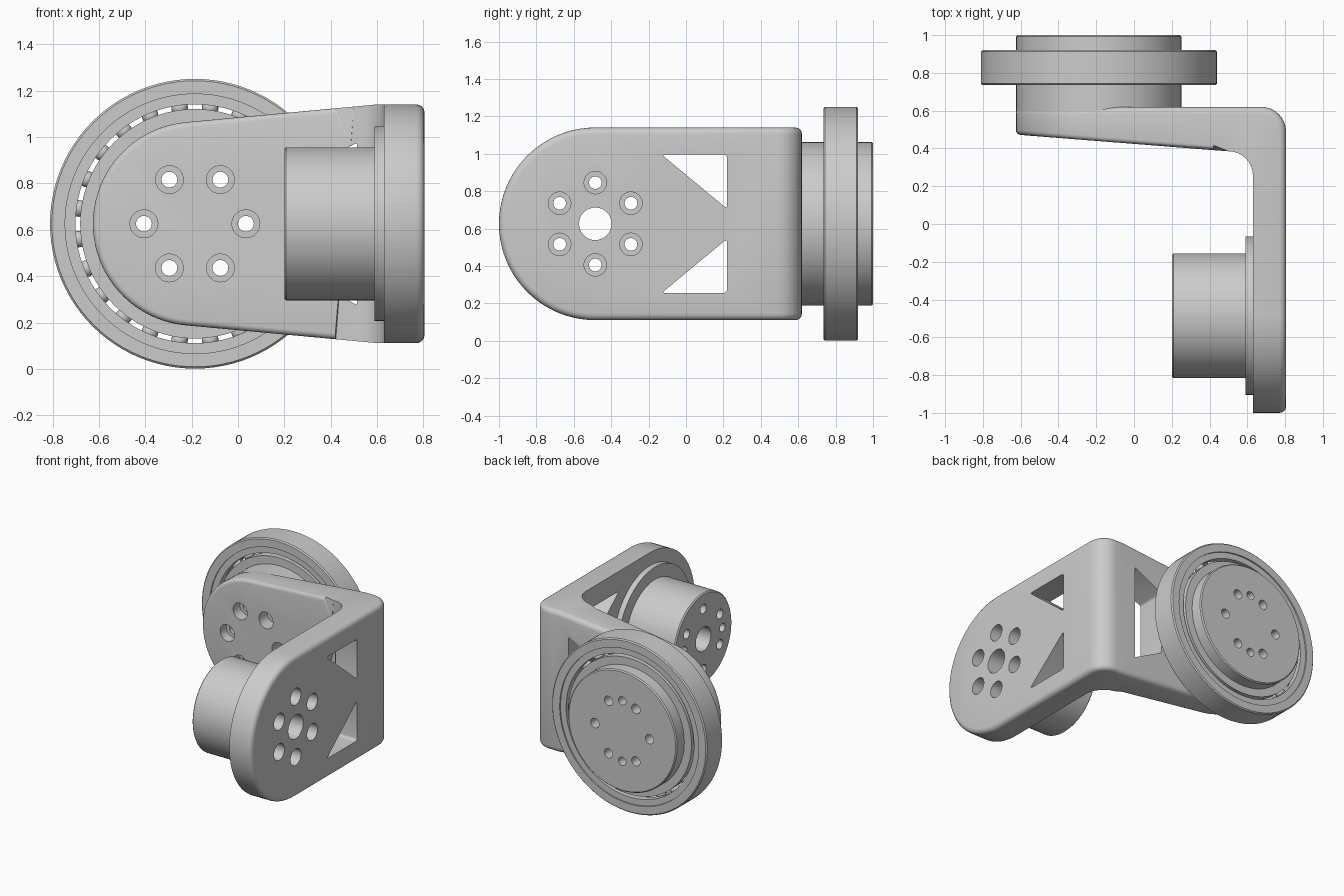
import bpy, bmesh
from math import cos, sin, pi, radians

if "Cube" in bpy.data.objects:
    bpy.data.objects.remove(bpy.data.objects["Cube"])

grey = bpy.data.materials.new("light grey")
grey.use_nodes = True
COLOUR = (0.6, 0.6, 0.6, 1)
grey.diffuse_color = COLOUR
grey.node_tree.nodes["Principled BSDF"].inputs["Base Color"].default_value = COLOUR

MID = 0.626                    # height of both joint axes
SHAFT_X, MOTOR_Y = -0.186, -0.485


def place(axis, u, v, a):
    """Point at plane coordinates u, v and distance a along the axis."""
    return {"X": (a, u, v), "Y": (u, a, v), "Z": (u, v, a)}[axis]


def arc(cu, cv, r, start, end, n):
    return [(cu + r * cos(radians(start + (end - start) * i / n)),
             cv + r * sin(radians(start + (end - start) * i / n))) for i in range(n + 1)]


def lathe(bm, axis, cu, cv, profile, n=64, ring=False):
    """Turn (radius, distance) points about an axis; a ring is closed on itself."""
    loops = [[bm.verts.new(place(axis, cu + r * cos(2 * pi * i / n), cv + r * sin(2 * pi * i / n), a))
              for i in range(n)] for r, a in profile]
    pairs = list(zip(loops, loops[1:]))
    if ring:
        pairs.append((loops[-1], loops[0]))
    else:
        bm.faces.new(loops[0])
        bm.faces.new(loops[-1])
    for p, q in pairs:
        for i in range(n):
            j = (i + 1) % n
            bm.faces.new((p[i], p[j], q[j], q[i]))


def prism(bm, axis, outline, a, b, rounding=0):
    """Extrude an outline along an axis, optionally rounding its corners."""
    low = [bm.verts.new(place(axis, u, v, a)) for u, v in outline]
    high = [bm.verts.new(place(axis, u, v, b)) for u, v in outline]
    bm.faces.new(low)
    bm.faces.new(high)
    n = len(low)
    for i in range(n):
        j = (i + 1) % n
        bm.faces.new((low[i], low[j], high[j], high[i]))
    if rounding:
        rails = [bm.edges.get((p, q)) for p, q in zip(low, high)]
        bmesh.ops.bevel(bm, geom=rails, offset=rounding, segments=4, profile=0.5, affect="EDGES")


def finish(bm, name):
    bmesh.ops.recalc_face_normals(bm, faces=bm.faces[:])
    mesh = bpy.data.meshes.new(name)
    bm.to_mesh(mesh)
    bm.free()
    ob = bpy.data.objects.new(name, mesh)
    bpy.context.collection.objects.link(ob)
    mesh.materials.append(grey)
    return ob


def activate(ob):
    bpy.ops.object.select_all(action="DESELECT")
    ob.select_set(True)
    bpy.context.view_layer.objects.active = ob


def boolean(ob, tool, operation="DIFFERENCE"):
    activate(ob)
    mod = ob.modifiers.new("cut", "BOOLEAN")
    mod.operation, mod.object, mod.solver = operation, tool, "EXACT"
    bpy.ops.object.modifier_apply(modifier=mod.name)


def turned(name, axis, cu, profile, ring=False):
    bm = bmesh.new()
    lathe(bm, axis, cu, MID, profile, 96, ring)
    return finish(bm, name)


# Angle bracket: an L section trimmed by the outline of each arm
bm = bmesh.new()
section = ([(0.805, -1.2)] + arc(0.675, 0.49, 0.13, 0, 90, 8) + [(-0.9, 0.62), (-0.9, 0.495), (0.42, 0.391)]
           + arc(0.50, 0.255, 0.13, 90, 0, 8) + [(0.63, -1.2)])
prism(bm, "Z", section, -0.1, 1.4)
bracket = finish(bm, "angle_bracket")

bm = bmesh.new()
prism(bm, "X", arc(MOTOR_Y, MID, 0.515, 90, 270, 40) + [(1, MID - 0.515), (1, MID + 0.515)], -1, 1)
side_outline = finish(bm, "side_outline")
bm = bmesh.new()
prism(bm, "Y", arc(SHAFT_X, MID, 0.44, 95, 265, 40) + [(1, MID - 0.552), (1, MID + 0.552)], -1.5, 1)
back_outline = finish(bm, "back_outline")
for tool in (side_outline, back_outline):
    boolean(bracket, tool, "INTERSECT")

# Round the bracket's outer rim, and the front rim of the back arm
bm = bmesh.new()
bm.from_mesh(bracket.data)
bmesh.ops.remove_doubles(bm, verts=bm.verts[:], dist=0.0005)


def outer(co):
    return max(co.x - 0.805, co.y - 0.62) > -0.045


def inner(co):
    return 0.38 < co.y < 0.51 and co.x < 0.43


for rule, size in ((outer, 0.035), (inner, 0.025)):
    rim = [e for e in bm.edges if e.calc_face_angle(0) > 0.6 and all(rule(v.co) for v in e.verts)]
    bmesh.ops.bevel(bm, geom=rim, offset=size, segments=4, profile=0.5, affect="EDGES")
bm.to_mesh(bracket.data)
bm.free()

# Motor with mounting flange, and the output shaft boss
motor = turned("motor", "X", MOTOR_Y,
               [(0.322, 0.20), (0.33, 0.208), (0.33, 0.59), (0.42, 0.59), (0.42, 0.64)])
boss = turned("shaft_boss", "Y", SHAFT_X,
              [(0.4375, 0.55), (0.4375, 0.992), (0.43, 1.0)])

# Drills: counterbored bolt circles, blind holes and the motor's centre bore
bm = bmesh.new()
lathe(bm, "X", MOTOR_Y, MID, [(0.087, 0.1), (0.087, 0.9)], 32)
for k in range(6):
    t = radians(30 + 60 * k)
    lathe(bm, "X", MOTOR_Y + 0.22 * cos(t), MID + 0.22 * sin(t),
          [(0.034, 0.1), (0.034, 0.69), (0.06, 0.69), (0.06, 0.9)], 32)
for s in (-1, 1):
    lathe(bm, "X", MOTOR_Y + 0.22 * s, MID, [(0.03, 0.1), (0.03, 0.35)], 32)
motor_drill = finish(bm, "motor_drill")

bm = bmesh.new()
for k in range(6):
    t = radians(60 * k)
    lathe(bm, "Y", SHAFT_X + 0.22 * cos(t), MID + 0.22 * sin(t),
          [(0.06, 0.3), (0.06, 0.53), (0.034, 0.53), (0.034, 1.1)], 32)
for s in (-1, 1):
    lathe(bm, "Y", SHAFT_X, MID + 0.22 * s, [(0.03, 0.85), (0.03, 1.1)], 32)
shaft_drill = finish(bm, "shaft_drill")

# Lightening windows: two triangles in the side arm, one tapered slot in the back arm
bm = bmesh.new()
for s in (-1, 1):
    prism(bm, "X", [(-0.13, MID + 0.37 * s), (0.22, MID + 0.37 * s), (0.22, MID + 0.08 * s)],
          0.55, 0.9, 0.02)
side_window = finish(bm, "side_window")
bm = bmesh.new()
prism(bm, "Y", [(0.513, MID - 0.35), (0.513, MID + 0.35), (0.28, MID + 0.23), (0.28, MID - 0.23)],
      0.3, 0.8, 0.01)
back_window = finish(bm, "back_window")

for tool in (motor_drill, shaft_drill, side_window, back_window):
    boolean(bracket, tool)
boolean(motor, motor_drill)
boolean(boss, shaft_drill)
for tool in (side_outline, back_outline, motor_drill, shaft_drill, side_window, back_window):
    bpy.data.objects.remove(tool)

# Ball bearing: grooved outer and inner races
outer_race = turned("bearing_outer_race", "Y", SHAFT_X,
                    [(0.617, 0.735), (0.625, 0.743), (0.625, 0.912), (0.617, 0.92),
                     (0.56, 0.92), (0.56, 0.91), (0.515, 0.91), (0.515, 0.86), (0.54, 0.83),
                     (0.515, 0.80), (0.515, 0.745), (0.56, 0.745), (0.56, 0.735)], True)
inner_race = turned("bearing_inner_race", "Y", SHAFT_X,
                    [(0.43, 0.745), (0.43, 0.91), (0.495, 0.91), (0.495, 0.86), (0.47, 0.83),
                     (0.495, 0.80), (0.495, 0.745)], True)

# Bearing balls
bm = bmesh.new()
for k in range(24):
    t = 2 * pi * (k + 0.5) / 24
    ball = bmesh.ops.create_uvsphere(bm, u_segments=16, v_segments=10, radius=0.036)
    bmesh.ops.translate(bm, verts=ball["verts"],
                        vec=(SHAFT_X + 0.505 * cos(t), 0.83, MID + 0.505 * sin(t)))
balls = finish(bm, "bearing_balls")

for ob in (bracket, motor, boss, outer_race, inner_race, balls):
    activate(ob)
    bpy.ops.object.shade_smooth_by_angle(angle=radians(30))
